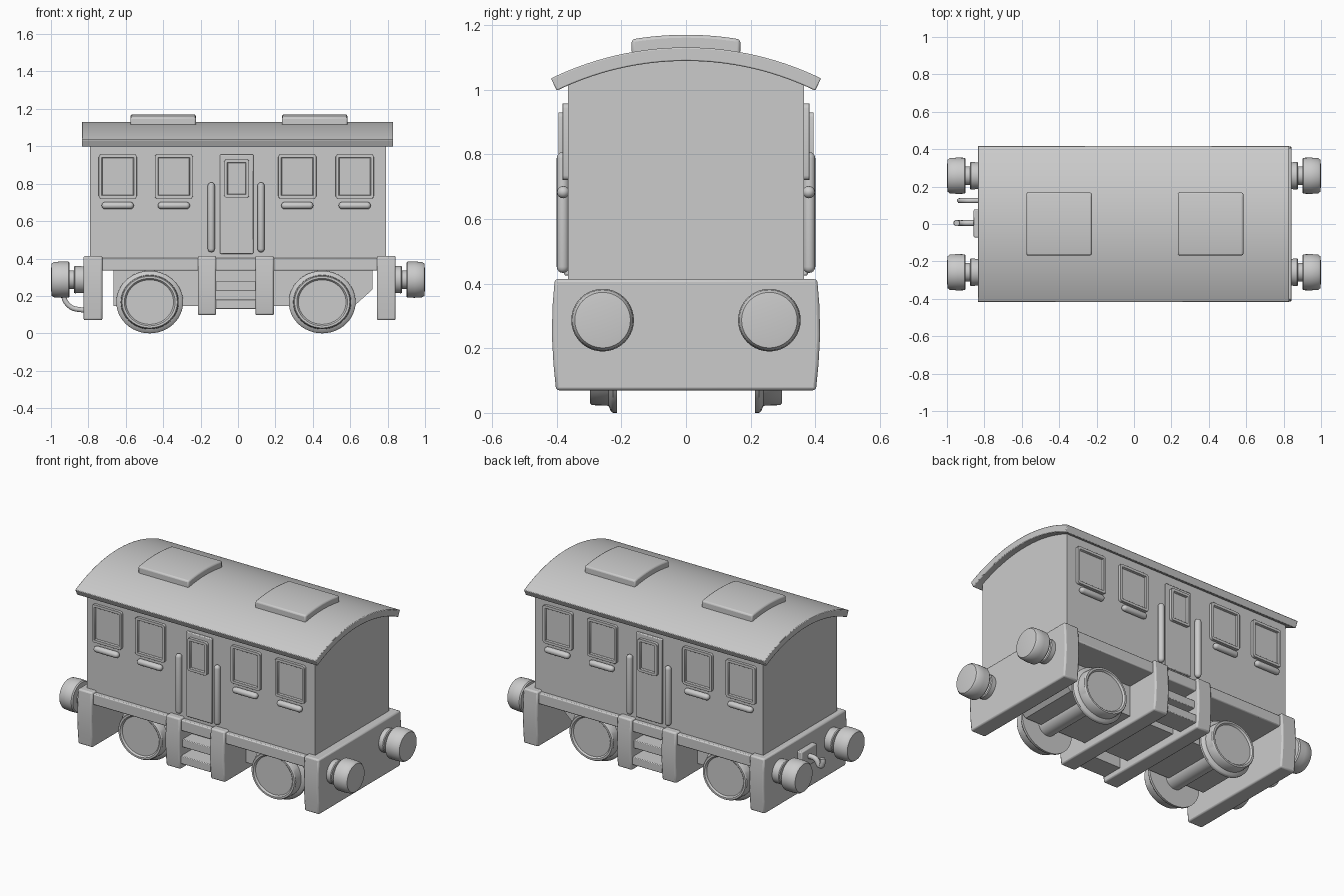
import bpy, bmesh
from math import sin, cos, pi, asin
from mathutils import Vector

if "Cube" in bpy.data.objects:
    bpy.data.objects.remove(bpy.data.objects["Cube"])


def finish(name, bm, bevel=0.0, mirror=False, segs=2):
    bmesh.ops.recalc_face_normals(bm, faces=bm.faces)
    me = bpy.data.meshes.new(name)
    bm.to_mesh(me)
    bm.free()
    ob = bpy.data.objects.new(name, me)
    bpy.context.collection.objects.link(ob)
    bpy.ops.object.select_all(action='DESELECT')
    ob.select_set(True)
    bpy.context.view_layer.objects.active = ob
    bpy.ops.object.shade_smooth_by_angle(angle=0.6)
    if bevel:
        m = ob.modifiers.new("bevel", 'BEVEL')
        m.width, m.segments, m.limit_method = bevel, segs, 'ANGLE'
        m.angle_limit = 0.7
    if mirror:
        m = ob.modifiers.new("mirror", 'MIRROR')
        m.use_axis = (False, True, False)
    return ob


def prism(name, pts, axis, a, b, **kw):
    """Extrude a closed profile, (y, z) along x or (x, z) along y."""
    bm = bmesh.new()
    put = (lambda p, t: (t, p[0], p[1])) if axis == 'x' else (lambda p, t: (p[0], t, p[1]))
    f = bm.faces.new([bm.verts.new(put(p, a)) for p in pts])
    ext = bmesh.ops.extrude_face_region(bm, geom=[f])
    d = Vector((b - a, 0, 0)) if axis == 'x' else Vector((0, b - a, 0))
    bmesh.ops.translate(bm, vec=d, verts=[v for v in ext['geom'] if isinstance(v, bmesh.types.BMVert)])
    return finish(name, bm, **kw)


def box(name, x0, x1, y0, y1, z0, z1, **kw):
    return prism(name, [(x0, z0), (x1, z0), (x1, z1), (x0, z1)], 'y', y0, y1, **kw)


def lathe(name, prof, axis, c, n=48, sx=1.0, **kw):
    """Spin (radius, offset) points around an axis through c."""
    bm = bmesh.new()
    rings = []
    for r, t in prof:
        ring = []
        for i in range(n if r > 0 else 1):
            u, v = r * cos(2 * pi * i / n), r * sin(2 * pi * i / n)
            p = {'x': (t, u, v), 'y': (u * sx, t, v), 'z': (u, v, t)}[axis]
            ring.append(bm.verts.new(Vector(p) + Vector(c)))
        rings.append(ring)
    for p, q in zip(rings, rings[1:]):
        for i in range(n):
            vs = [p[i % len(p)], p[(i + 1) % len(p)], q[(i + 1) % len(q)], q[i % len(q)]]
            bm.faces.new(list(dict.fromkeys(vs)))
    return finish(name, bm, **kw)


def capsule(name, axis, c, half, r, **kw):
    end = [(r * sin(k * pi / 8), half - r + r * cos(k * pi / 8)) for k in range(5)]
    prof = [(0 if i == 0 else a, b) for i, (a, b) in enumerate(end)]
    prof += [(a, -b) for a, b in reversed(prof)]
    return lathe(name, prof, axis, c, n=16, **kw)


def frame(name, x0, x1, z0, z1, y_in, y_out, rim, depth):
    """Panel on the side wall with a raised rim, mirrored to both sides."""
    bm = bmesh.new()
    c = Vector(((x0 + x1) / 2, -(y_in + y_out) / 2, (z0 + z1) / 2))
    bmesh.ops.create_cube(bm, size=1)
    for v in bm.verts:
        v.co = Vector((v.co.x * (x1 - x0), v.co.y * (y_out - y_in), v.co.z * (z1 - z0))) + c
    bm.normal_update()
    up = [e for e in bm.edges if abs(e.verts[0].co.y - e.verts[1].co.y) > 1e-4]
    bmesh.ops.bevel(bm, geom=up, offset=0.015, segments=3, affect='EDGES', profile=0.5)
    bm.normal_update()
    front = min(bm.faces, key=lambda f: f.calc_center_median().y)
    bmesh.ops.inset_region(bm, faces=[front], thickness=rim)
    edge = bmesh.ops.inset_region(bm, faces=[front], thickness=0.003)
    bmesh.ops.translate(bm, vec=(0, depth, 0), verts=front.verts)
    return finish(name, bm, bevel=0.003, mirror=True, segs=1)


def tube(name, pts, r):
    cu = bpy.data.curves.new(name, 'CURVE')
    cu.dimensions, cu.bevel_depth, cu.bevel_resolution = '3D', r, 3
    cu.use_fill_caps, cu.resolution_u = True, 8
    sp = cu.splines.new('BEZIER')
    sp.bezier_points.add(len(pts) - 1)
    for bp, p in zip(sp.bezier_points, pts):
        bp.co = p
        bp.handle_left_type = bp.handle_right_type = 'AUTO'
    ob = bpy.data.objects.new(name, cu)
    bpy.context.collection.objects.link(ob)


CZ = 0.173  # shared centre height of the roof arcs


def arc(r, half, n=28):
    return [(r * sin(-half + 2 * half * i / n), CZ + r * cos(-half + 2 * half * i / n)) for i in range(n + 1)]


# coach body with arched top, and roof
prism("body", [(0.365, 0.39), (-0.365, 0.39)] + arc(0.93, asin(0.365 / 0.93)), 'x', -0.79, 0.79)
a = asin(0.418 / 0.958)
prism("roof", arc(0.958, a) + arc(0.916, a)[::-1], 'x', -0.835, 0.83, bevel=0.004)
for x0 in (-0.575, 0.235):
    h = asin(0.168 / 0.997)
    prism("roof_hatch", arc(0.997, h, 14) + arc(0.94, h * 1.06, 14)[::-1], 'x', x0, x0 + 0.35, bevel=0.009)

# windows and sills
for x0 in (-0.745, -0.445, 0.215, 0.522):
    frame("window", x0, x0 + 0.204, 0.72, 0.957, 0.36, 0.382, 0.017, 0.012)
    capsule("window_sill", 'x', (x0 + 0.102, -0.38, 0.683), 0.086, 0.019, mirror=True)

# door with its window and handrails
box("door", -0.096, 0.082, -0.377, -0.36, 0.425, 0.957, bevel=0.005, mirror=True)
frame("door_window", -0.075, 0.06, 0.725, 0.93, 0.37, 0.395, 0.017, 0.012)
for x in (-0.143, 0.123):
    capsule("handrail", 'z', (x, -0.381, 0.62), 0.187, 0.019, mirror=True)

# underframe
box("sole_frame", -0.76, 0.77, -0.393, 0.393, 0.335, 0.403, bevel=0.006)
prism("chassis_block", [(-0.665, 0.145), (0.62, 0.145), (0.72, 0.235), (0.72, 0.34), (-0.665, 0.34)],
      'y', -0.195, 0.195)

# end beams and step supports share a slightly bulged slab profile
slab_ends = [(-0.826, -0.725, 0.07), (0.742, 0.843, 0.07), (-0.215, -0.117, 0.097), (0.093, 0.192, 0.097)]
for i, (x0, x1, zb) in enumerate(slab_ends):
    half = [(0.402, zb), (0.41, 0.15), (0.415, 0.24), (0.413, 0.33), (0.406, 0.414)]
    prism("end_beam" if i < 2 else "step_support", half + [(-y, z) for y, z in half[::-1]],
          'x', x0, x1, bevel=0.009)

# entrance steps
for z, yo in ((0.13, 0.395), (0.228, 0.38)):
    box("step_tread", -0.13, 0.11, -yo, -0.26, z, z + 0.05, bevel=0.004, mirror=True)
box("step_back", -0.13, 0.11, -0.29, -0.26, 0.13, 0.34, mirror=True)

# flanged wheels and axles
wheel = [(0, -0.287), (0.119, -0.287), (0.122, -0.292), (0.127, -0.297), (0.138, -0.297), (0.143, -0.29),
         (0.145, -0.24), (0.163, -0.232), (0.167, -0.226), (0.167, -0.213), (0, -0.213)]
for x in (-0.472, 0.45):
    lathe("wheel", wheel, 'y', (x, 0, 0.167), sx=1.07, mirror=True)
    lathe("axle", [(0, -0.22), (0.06, -0.22), (0.06, 0.22), (0, 0.22)], 'y', (x, 0, 0.163), n=32)

# buffers at both ends
buffer = [(0, 0.82), (0.071, 0.82), (0.073, 0.872), (0.069, 0.877), (0.05, 0.878), (0.05, 0.9), (0.09, 0.9),
          (0.096, 0.907), (0.097, 0.945), (0.094, 0.985), (0.086, 0.996), (0.06, 0.999), (0, 1.0)]
for s in (-1, 1):
    lathe("buffer", [(r, s * t) for r, t in buffer], 'x', (0, -0.258, 0.287), n=40, mirror=True)

# coupling hook and brake hose on the left end
box("coupling_plate", -0.857, -0.82, -0.072, 0.078, 0.23, 0.34, bevel=0.006)
tube("coupling_hook", [(-0.84, 0.005, 0.29), (-0.9, 0.005, 0.285), (-0.935, 0.005, 0.25),
                       (-0.95, 0.005, 0.275), (-0.947, 0.005, 0.3)], 0.016)
tube("brake_hose", [(-0.82, 0.125, 0.29), (-0.9, 0.125, 0.28), (-0.932, 0.125, 0.21),
                    (-0.9, 0.125, 0.145), (-0.82, 0.125, 0.122)], 0.014)
